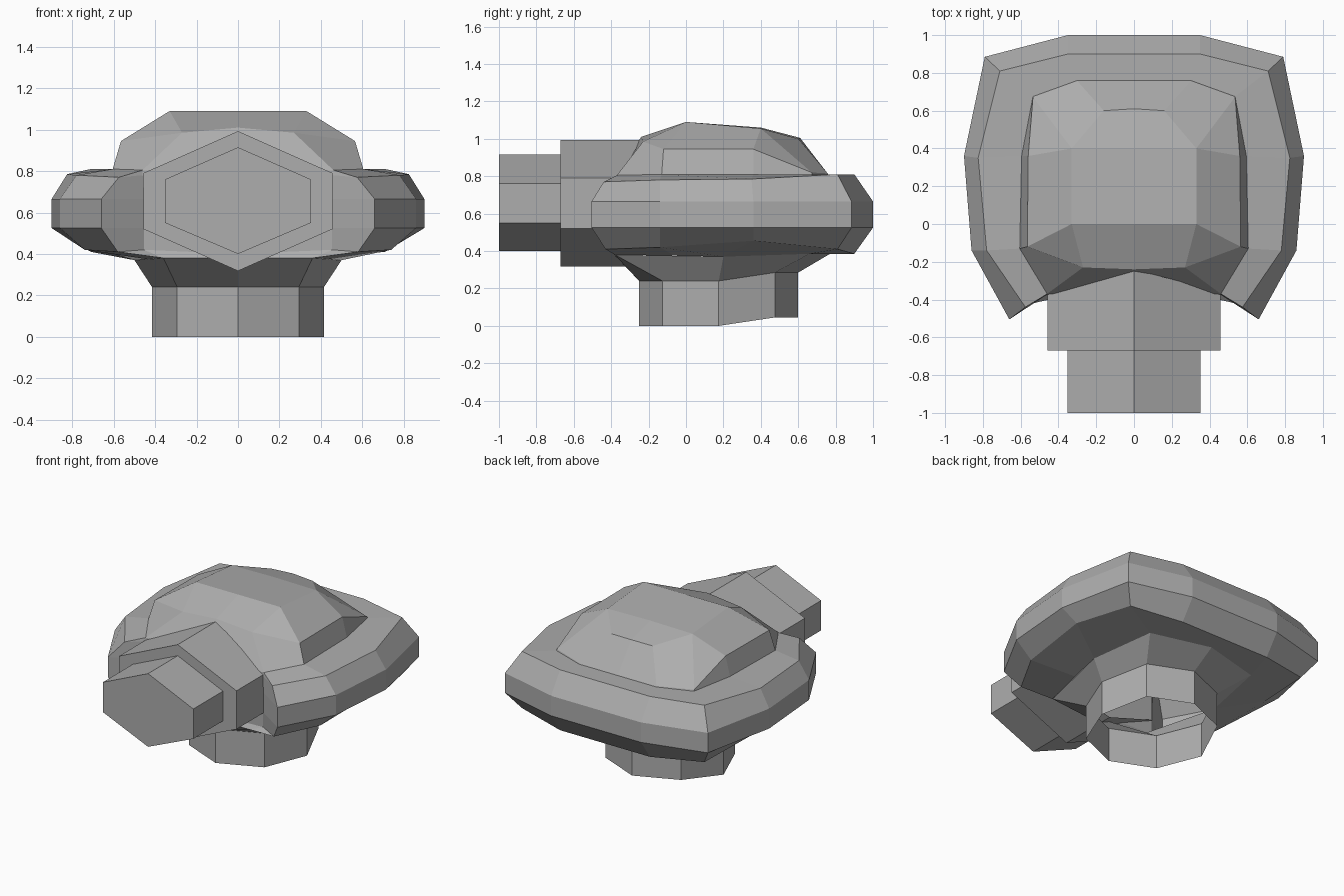
import bpy, bmesh, math

if "Cube" in bpy.data.objects:
    bpy.data.objects.remove(bpy.data.objects["Cube"])

# Mid grey finish shared by all parts
grey = bpy.data.materials.new("mid_grey")
grey.diffuse_color = (.42, .42, .42, 1)
grey.use_nodes = True
grey.node_tree.nodes["Principled BSDF"].inputs["Base Color"].default_value = grey.diffuse_color


def finish(name, bm):
    bmesh.ops.remove_doubles(bm, verts=bm.verts, dist=0.0005)
    bmesh.ops.recalc_face_normals(bm, faces=bm.faces)
    me = bpy.data.meshes.new(name)
    bm.to_mesh(me)
    bm.free()
    me.materials.append(grey)
    bpy.context.collection.objects.link(bpy.data.objects.new(name, me))


def loft(name, rings, cap_first=False, roof_mid=None):
    """Skin a list of equal-length closed rings with flat faces."""
    bm = bmesh.new()
    rows = [[bm.verts.new(p) for p in r] for r in rings]
    n = len(rows[0])
    for a, b in zip(rows, rows[1:]):
        for i in range(n):
            j = (i + 1) % n
            bm.faces.new((a[i], a[j], b[j], b[i]))
    if cap_first:
        bm.faces.new(rows[0])
    if roof_mid:  # two plates per side close the crown around a centre point
        top, mid = rows[-1], bm.verts.new(roof_mid)
        for s in (1, -1):
            bm.faces.new((top[0], top[s], top[3 * s], mid))
            bm.faces.new((mid, top[3 * s], top[5 * s], top[6]))
    finish(name, bm)


def mirrored(half):
    """Half ring from front centre to back centre -> full closed ring."""
    return half + [(-x, y, z) for x, y, z in reversed(half[1:-1])]


# Turret shell: rings from the dome foot, over the rim, to the underside
foot = [(0, -.36, .80), (.46, -.37, .805), (.46, -.37, .805), (.605, -.13, .81),
        (.595, .36, .81), (.535, .675, .81), (.30, .76, .81), (0, .76, .81)]
rim_top = [(0, -.36, .78), (.46, -.375, .78), (.575, -.44, .77), (.78, -.14, .78),
           (.825, .35, .785), (.71, .81, .81), (.35, .90, .81), (0, .90, .81)]
outline = [(0, -.36), (.455, -.37), (.66, -.505), (.86, -.14),
           (.90, .36), (.79, .885), (.35, 1.0), (0, 1.0)]
belly = [(0, -.36, .40), (.455, -.37, .42), (.58, -.43, .41), (.74, -.14, .42),
         (.78, .36, .455), (.71, .81, .41), (.35, .90, .385), (0, .90, .385)]
under = [(0, -.385, .38), (.36, -.38, .38), (.36, -.38, .38), (.44, -.06, .375),
         (.50, .20, .37), (.42, .66, .385), (.42, .66, .385), (0, .77, .385)]
wide = [[(x, y, z) for x, y in outline] for z in (.665, .525)]
loft("turret_shell", [mirrored(r) for r in [foot, rim_top] + wide + [belly, under]])

# Raised roof dome
foot_d = foot[:2] + foot[3:]
shoulder = [(0, -.24, 1.01), (.27, -.23, .985), (.565, -.12, .945), (.56, .36, .945),
            (.535, .672, .82), (.30, .757, .815), (0, .757, .815)]
crown = [(0, 0, 1.09), (.33, 0, 1.09), (.33, 0, 1.09), (.33, .40, 1.055),
         (.33, .40, 1.055), (.16, .60, 1.0), (0, .61, 1.005)]
loft("roof_dome", [mirrored(r) for r in (foot_d, shoulder, crown)],
     roof_mid=(0, .40, 1.06))

# Ring collar: open octagonal skirt flaring into the underside
skirt = []
for level in range(2):
    half = []
    for k in range(5):
        a = math.radians(45 * k)
        x, y = .415 * math.sin(a), .175 - .425 * math.cos(a)
        back = .045 if k > 2 else 0
        half.append((x, y, back + .24 * level))
    skirt.append(mirrored(half))
flare = mirrored([under[0], under[1], under[4], under[5], under[7]])
loft("ring_collar", skirt + [flare])


# Hexagonal gun barrel and the thicker mantlet behind it
def hexagon(y, w, zs, y_side=None):
    ys = y if y_side is None else y_side
    top, hi, lo, bot = zs
    return mirrored([(0, y, top), (w, ys, hi), (w, ys, lo), (0, y, bot)])


thin = (.915, .76, .55, .40)
thick = (.993, .79, .52, .318)
loft("gun_mantlet", [hexagon(-1, .352, thin), hexagon(-.67, .352, thin),
                     hexagon(-.67, .457, thick),
                     hexagon(-.24, .457, thick, -.36)], cap_first=True)
